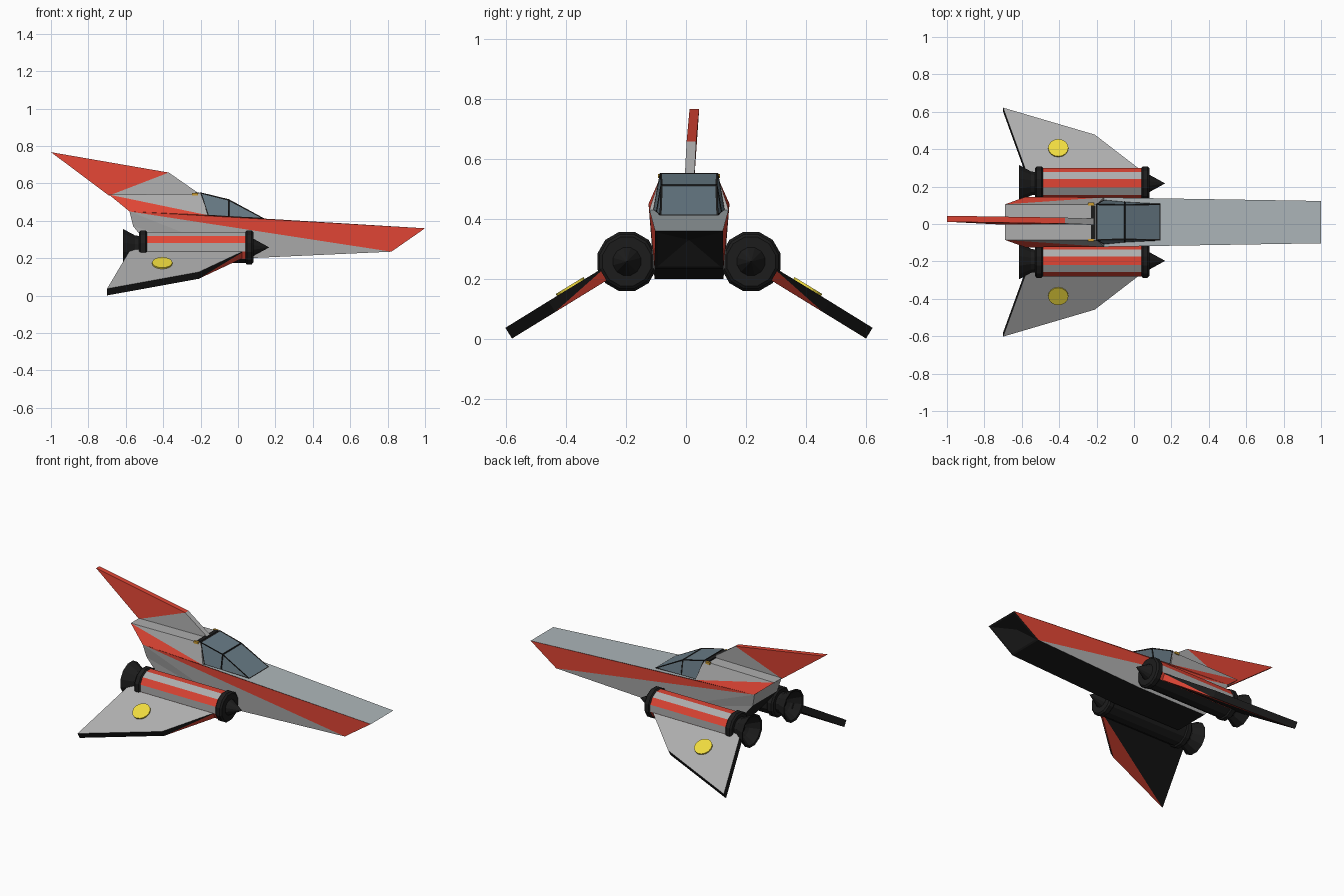
import bpy, bmesh, math
from mathutils import Vector

if "Cube" in bpy.data.objects:
    bpy.data.objects.remove(bpy.data.objects["Cube"])

def material(name, rgb):
    m = bpy.data.materials.new(name)
    m.diffuse_color = (*rgb, 1)
    m.use_nodes = True
    m.node_tree.nodes["Principled BSDF"].inputs["Base Color"].default_value = m.diffuse_color
    return m

GREY = material("hull_grey", (0.42, 0.42, 0.42))
RED = material("red", (0.75, 0.06, 0.035))
BLACK = material("black", (0.012, 0.012, 0.012))
PALE = material("nose_grey", (0.42, 0.47, 0.49))
GLASS = material("glass", (0.14, 0.2, 0.24))
YELLOW = material("yellow", (0.87, 0.71, 0.05))
GOLD = material("gold", (0.6, 0.33, 0.03))
MATS = [GREY, RED, BLACK, PALE, GLASS, YELLOW, GOLD]
CY = 0.01  # centre line of the hull

def build(name, verts, faces):
    """faces: list of (vertex indices, material)"""
    me = bpy.data.meshes.new(name)
    me.from_pydata(verts, [], [f for f, _ in faces])
    for m in MATS:
        me.materials.append(m)
    for p, (_, m) in zip(me.polygons, faces):
        p.material_index = MATS.index(m)
    bm = bmesh.new()
    bm.from_mesh(me)
    bmesh.ops.recalc_face_normals(bm, faces=bm.faces)
    bm.to_mesh(me)
    bm.free()
    ob = bpy.data.objects.new(name, me)
    bpy.context.collection.objects.link(ob)
    return ob

def symmetric(name, pts, side_faces, cross_faces):
    """pts: letter -> (x, half width, z). Side faces are mirrored, cross faces bridge both sides."""
    keys = list(pts)
    n = len(keys)
    verts = [(x, CY + s * y, z) for s in (1, -1) for x, y, z in pts.values()]
    faces = []
    for word, m in side_faces:
        idx = [keys.index(c) for c in word]
        faces += [(idx, m), ([i + n for i in reversed(idx)], m)]
    for (a, b), m in cross_faces:
        i, j = keys.index(a), keys.index(b)
        faces.append(([i, j, j + n, i + n], m))
    return build(name, verts, faces)

def lathe(name, profile, y, z, mat_of, n=12):
    """Turn (x, radius) points about an axis along x."""
    verts, faces = [], []
    for x, r in profile:
        for k in range(n):
            a = math.radians(360 / n * (k - 0.5))
            verts.append((x, y + r * math.cos(a), z + r * math.sin(a)))
    for i in range(len(profile) - 1):
        for k in range(n):
            l = (k + 1) % n
            faces.append(([i * n + k, i * n + l, (i + 1) * n + l, (i + 1) * n + k], mat_of(k)))
    faces.append((list(range(n)), BLACK))
    faces.append((list(range(len(verts) - n, len(verts))), BLACK))
    return build(name, verts, faces)

def box(name, c, size, m):
    verts = [(c[0] + sx * size[0] / 2, c[1] + sy * size[1] / 2, c[2] + sz * size[2] / 2)
             for sx in (-1, 1) for sy in (-1, 1) for sz in (-1, 1)]
    quads = [(0, 1, 3, 2), (4, 6, 7, 5), (0, 4, 5, 1), (2, 3, 7, 6), (0, 2, 6, 4), (1, 5, 7, 3)]
    return build(name, verts, [(q, m) for q in quads])

# hull: long wedge nose, red flank stripe, raised rear deck
hull = symmetric("hull", {
    "A": (1.0, 0.113, 0.36), "B": (0.82, 0.115, 0.235), "D": (-0.16, 0.132, 0.43),
    "E": (-0.2, 0.095, 0.545), "F": (-0.69, 0.095, 0.54), "G": (-0.58, 0.135, 0.45),
    "H": (-0.56, 0.122, 0.37), "I": (-0.42, 0.115, 0.2), "J": (0.05, 0.115, 0.2)},
    [("GBA", RED), ("GAD", RED), ("GDF", RED), ("FDE", GREY),
     ("GJB", GREY), ("GHJ", GREY), ("HIJ", GREY)],
    [("AD", PALE), ("DE", GREY), ("EF", GREY), ("FG", GREY), ("GH", GREY),
     ("HI", BLACK), ("IJ", BLACK), ("JB", BLACK), ("BA", BLACK)])

# recessed intake in the sloping nose face
bm = bmesh.new()
bm.from_mesh(hull.data)
nose = max(bm.faces, key=lambda f: f.calc_center_median().x if len(f.verts) == 4 and f.normal.z < -0.3 else -9)
bmesh.ops.inset_individual(bm, faces=[nose], thickness=0.015)
bmesh.ops.poke(bm, faces=[nose], offset=-0.04)
bm.to_mesh(hull.data)
bm.free()

# canopy glass and its frame
canopy_pts = {"a": (-0.16, 0.118, 0.428), "b": (-0.2, 0.095, 0.55), "c": (-0.05, 0.092, 0.512),
              "d": (0.14, 0.096, 0.412), "e": (-0.05, 0.108, 0.42)}
for name, m in (("canopy", GLASS), ("canopy_frame", BLACK)):
    ob = symmetric(name, canopy_pts, [("abce", m), ("ecd", m)],
                   [("ab", m), ("bc", m), ("cd", m), ("de", m), ("ea", m)])
    if m is BLACK:
        w = ob.modifiers.new("wire", "WIREFRAME")
        w.thickness = 0.009
        w.offset = 0
box("canopy_hinge", (-0.218, CY, 0.546), (0.024, 0.18, 0.012), BLACK)

# tail fin, leaning slightly to one side
fin = [(-0.2, 0.012, 0.54), (-0.69, 0.012, 0.535), (-1.0, 0.028, 0.767), (-0.37, 0.018, 0.658)]
build("tail_fin", [(x, y + s * 0.016, z) for s in (1, -1) for x, y, z in fin],
      [((0, 3, 1), GREY), ((1, 3, 2), RED), ((4, 5, 7), GREY), ((5, 6, 7), RED),
       ((0, 1, 5, 4), GREY), ((1, 2, 6, 5), RED), ((2, 3, 7, 6), RED), ((3, 0, 4, 7), GREY)])

slope = Vector((0, 0.521, 0.853))  # upward normal of the drooping wing
for s, side in ((1, "left"), (-1, "right")):
    flip = lambda v: (v[0], CY + s * v[1], v[2])
    y, z = CY + s * 0.207, 0.258

    # engine: striped barrel, end rings, nose cone, flared nozzle
    def stripe(k):
        q = k if s == 1 else (6 - k) % 12
        return RED if q in (1, 3, 5, 11) else GREY if q in (0, 2, 4) else BLACK
    dark = lambda k: BLACK
    lathe(side + "_engine_barrel", [(-0.5, 0.086), (0.05, 0.086)], y, z, stripe)
    for name, x in (("front", 0.06), ("rear", -0.507)):
        lathe(f"{side}_engine_{name}_ring",
              [(x - 0.022, 0.084), (x - 0.013, 0.094), (x + 0.013, 0.094), (x + 0.022, 0.084)], y, z, dark)
    lathe(side + "_engine_cone", [(0.075, 0.052), (0.165, 0.001)], y, z, dark)
    lathe(side + "_engine_nozzle",
          [(-0.52, 0.062), (-0.55, 0.066), (-0.615, 0.102), (-0.612, 0.09), (-0.56, 0.05), (-0.545, 0.03)],
          y, z, dark)

    # wing: root front, root back, tip, leading kink; then the same underneath
    top = [Vector(p) for p in ((0.05, 0.268, 0.248), (-0.575, 0.268, 0.248),
                               (-0.7, 0.612, 0.037), (-0.21, 0.468, 0.126))]
    low = [p - slope * 0.042 for p in top]
    build(side + "_wing", [flip(p) for p in top + low],
          [((0, 1, 2, 3), GREY), ((4, 7, 6), RED), ((4, 6, 5), BLACK), ((1, 5, 6, 2), BLACK),
           ((2, 6, 7, 3), BLACK), ((0, 3, 7), BLACK), ((0, 7, 4), RED), ((0, 4, 5, 1), BLACK)])

    # yellow disc on the wing
    c, u, v = Vector((-0.405, 0.394, 0.171)), Vector((1, 0, 0)), Vector((0, 0.853, -0.521))
    n = 16
    ring = [flip(c + slope * h + 0.054 * (u * math.cos(k * math.tau / n) + v * math.sin(k * math.tau / n)))
            for h in (-0.005, 0.008) for k in range(n)]
    build(side + "_wing_disc", ring,
          [(list(range(n)), YELLOW), (list(range(n, 2 * n)), YELLOW)] +
          [((k, (k + 1) % n, n + (k + 1) % n, n + k), YELLOW) for k in range(n)])

    # small gold fitting behind the canopy
    box(side + "_fitting", (-0.23, CY + s * 0.097, 0.543), (0.03, 0.014, 0.014), GOLD)
